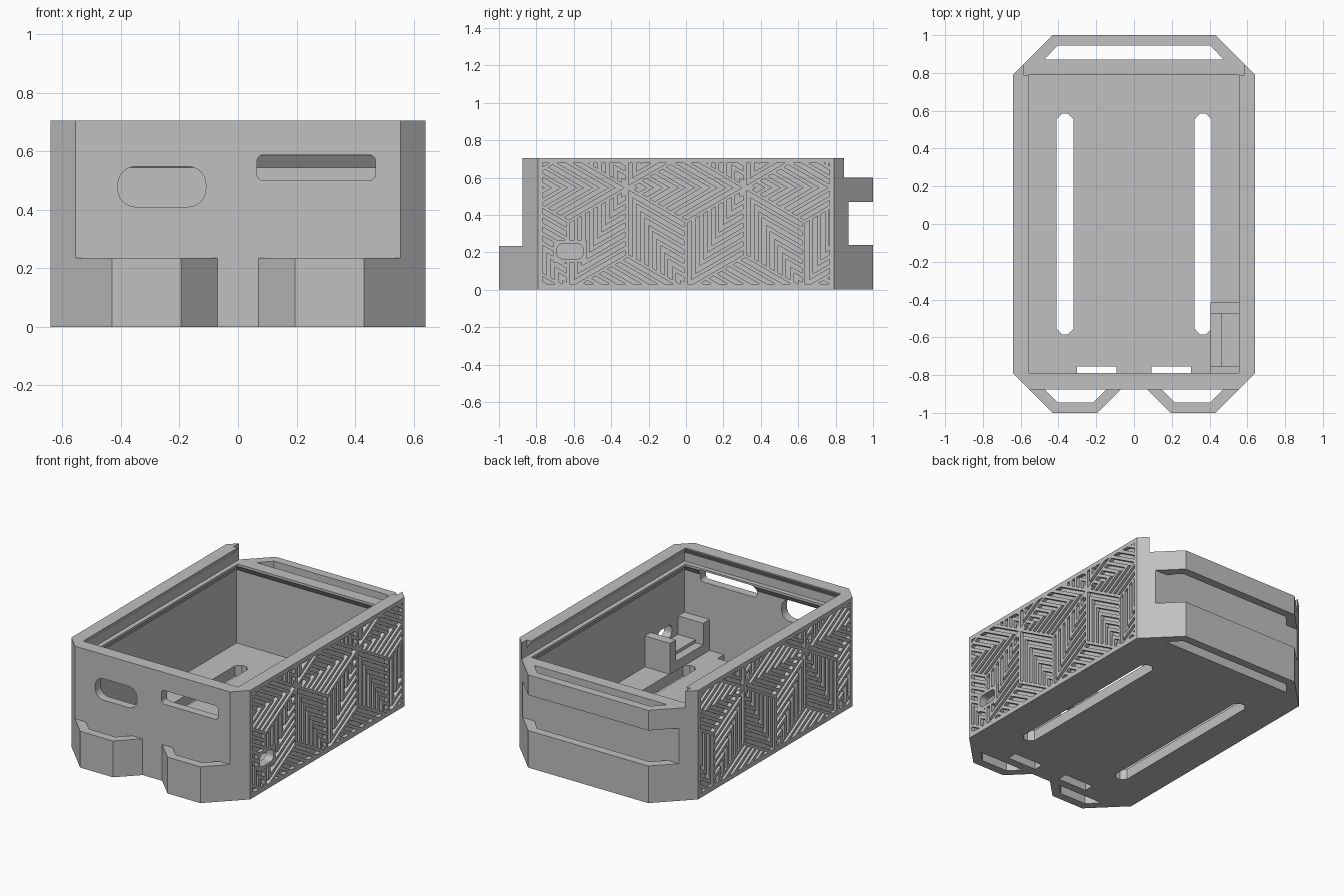
import bpy, bmesh, math
from mathutils import Vector

if "Cube" in bpy.data.objects:
    bpy.data.objects.remove(bpy.data.objects["Cube"], do_unlink=True)

grey = bpy.data.materials.new("light_grey")
grey.use_nodes = True
COLOUR = (0.53, 0.53, 0.53, 1)
grey.diffuse_color = COLOUR
grey.node_tree.nodes["Principled BSDF"].inputs["Base Color"].default_value = COLOUR


def finish(bm, name):
    bmesh.ops.recalc_face_normals(bm, faces=bm.faces[:])
    mesh = bpy.data.meshes.new(name)
    bm.to_mesh(mesh)
    bm.free()
    mesh.materials.append(grey)
    obj = bpy.data.objects.new(name, mesh)
    bpy.context.collection.objects.link(obj)
    return obj


def place(p, axis, h):
    """Lift a 2D point to 3D: x gives (y, z), y gives (x, z), z gives (x, y)."""
    v = list(p)
    v.insert("xyz".index(axis), h)
    return Vector(v)


def loft(bm, rings):
    loops = [[bm.verts.new(p) for p in ring] for ring in rings]
    bm.faces.new(loops[0])
    bm.faces.new(loops[-1])
    n = len(loops[0])
    for a, b in zip(loops, loops[1:]):
        for i in range(n):
            j = (i + 1) % n
            bm.faces.new((a[i], a[j], b[j], b[i]))


def prism(name, axis, outline, lo, hi):
    bm = bmesh.new()
    loft(bm, [[place(p, axis, h) for p in outline] for h in (lo, hi)])
    return finish(bm, name)


def rect(x0, x1, y0, y1):
    return [(x0, y0), (x1, y0), (x1, y1), (x0, y1)]


def rounded(x0, x1, y0, y1, r, seg=6):
    pts = []
    corners = ((x1 - r, y1 - r), (x0 + r, y1 - r), (x0 + r, y0 + r), (x1 - r, y0 + r))
    for q, (cx, cy) in enumerate(corners):
        for s in range(seg + 1):
            a = (q + s / seg) * math.pi / 2
            pts.append((cx + r * math.cos(a), cy + r * math.sin(a)))
    return pts


def boolean(obj, tool, operation="DIFFERENCE"):
    mod = obj.modifiers.new("cut", "BOOLEAN")
    mod.operation, mod.solver, mod.object = operation, "EXACT", tool
    graph = bpy.context.evaluated_depsgraph_get()
    mesh = bpy.data.meshes.new_from_object(obj.evaluated_get(graph))
    obj.modifiers.clear()
    obj.data = mesh
    bpy.data.objects.remove(tool, do_unlink=True)


# Box shell with chamfered corners
half = [(0.555, -0.875), (0.64, -0.79), (0.64, 0.79), (0.56, 0.87)]
box = prism("box_shell", "z", half + [(-x, y) for x, y in reversed(half)], 0, 0.705)

# Cavity, lid ledge and dovetail lid groove
bm = bmesh.new()
wide, narrow = (0.585, 0.82), (0.555, 0.79)
layers = [(wide, 0.07), (wide, 0.545), (narrow, 0.585), (narrow, 0.63)]
loft(bm, [[(x, y, z) for x, y in rect(-w, w, -d, d)] for (w, d), z in layers])
boolean(box, finish(bm, "cavity_cutter"))
bm = bmesh.new()
layers = [(wide, 0.6), (wide, 0.655), (narrow, 0.7), (narrow, 0.75)]
loft(bm, [[(x, y, z) for x, y in rect(-w, w, -d, 0.8)] for (w, d), z in layers])
boolean(box, finish(bm, "groove_cutter"))
boolean(box, prism("lid_mouth_cutter", "z", rect(-0.585, 0.585, 0.79, 1), 0.6, 0.8))

# Front openings and side port
boolean(box, prism("oval_cutter", "y", rounded(-0.41, -0.11, 0.41, 0.548, 0.06), -1, -0.7))
boolean(box, prism("slot_cutter", "y", rounded(0.065, 0.47, 0.5, 0.588, 0.022), -1, -0.7))
boolean(box, prism("port_cutter", "x", rounded(-0.69, -0.55, 0.165, 0.245, 0.03), 0.5, 0.8))

# Floor slots
for side in (-1, 1):
    c = side * 0.365
    boolean(box, prism("floor_cutter", "z",
                       rounded(c - 0.045, c + 0.045, -0.585, 0.585, 0.03, 1), -0.1, 0.2))
    c = side * 0.198
    boolean(box, prism("vent_cutter", "z", rect(c - 0.105, c + 0.105, -0.82, -0.755), -0.1, 0.2))

# Engraved chevrons: one rhombus of nested arrows on each edge of a triangular lattice
SPAN, STEP, BAR, DEPTH = 0.63, 0.085, 0.045, 0.025


def chevrons(side):
    bm = bmesh.new()
    slope = math.tan(math.radians(30))
    rise = SPAN * math.sin(math.radians(60))
    for row in range(-1, 3):
        for col in range(-3, 4):
            start = Vector(((col + (row % 2) / 2) * SPAN, row * rise))
            for turn in (0, 120, 240):
                a = math.radians(turn)
                along = Vector((math.cos(a), math.sin(a)))
                across = Vector((-along.y, along.x))
                mid = start + along * SPAN / 2
                if abs(mid.x) > 1.05 or not -0.3 < mid.y < 0.95:
                    continue
                for k in range(1, 8):
                    t = k * STEP
                    s = t - BAR
                    shape = [(t, 0), (t / 2, t / 2 * slope), (s / 2, s / 2 * slope),
                             (s, 0), (s / 2, -s / 2 * slope), (t / 2, -t / 2 * slope)]
                    pts = [start + along * (u + 0.02) + across * v for u, v in shape]
                    loft(bm, [[place(p, "x", side * h) for p in pts]
                              for h in (0.64 - DEPTH, 0.68)])
    return finish(bm, "chevron_cutter")


for side in (-1, 1):
    tool = chevrons(side)
    lo, hi = sorted((side * 0.5, side * 0.8))
    boolean(tool, prism("panel_limit", "x", rect(-0.768, 0.768, 0.03, 0.678), lo, hi), "INTERSECT")
    if side > 0:
        boolean(tool, prism("port_margin", "x", rect(-0.71, -0.53, 0.145, 0.265), lo, hi))
    boolean(box, tool)

# Rear strap loops
outer = [(-0.56, 0.87), (-0.43, 1), (0.43, 1), (0.56, 0.87)]
inner = [(0.475, 0.87), (0.405, 0.945), (-0.405, 0.945), (-0.475, 0.87)]
prism("rear_loop_lower", "z", outer + inner, 0, 0.24)
prism("rear_loop_upper", "z", outer + inner, 0.47, 0.6)

# Front strap loops
loop = [(0.555, -0.875), (0.43, -1), (0.195, -1), (0.07, -0.875),
        (0.145, -0.875), (0.215, -0.945), (0.405, -0.945), (0.475, -0.875)]
for side, label in ((1, "left"), (-1, "right")):
    prism("front_loop_" + label, "z", [(side * x, y) for x, y in loop], 0, 0.235)

# Bracket behind the side port
prism("bracket_rear_post", "z", rect(0.405, 0.585, -0.475, -0.415), 0.07, 0.27)
prism("bracket_front_post", "z", rect(0.405, 0.585, -0.82, -0.755), 0.07, 0.27)
prism("bracket_base", "z", rect(0.46, 0.585, -0.755, -0.475), 0.07, 0.15)
prism("bracket_step", "z", rect(0.405, 0.46, -0.755, -0.475), 0.07, 0.13)
